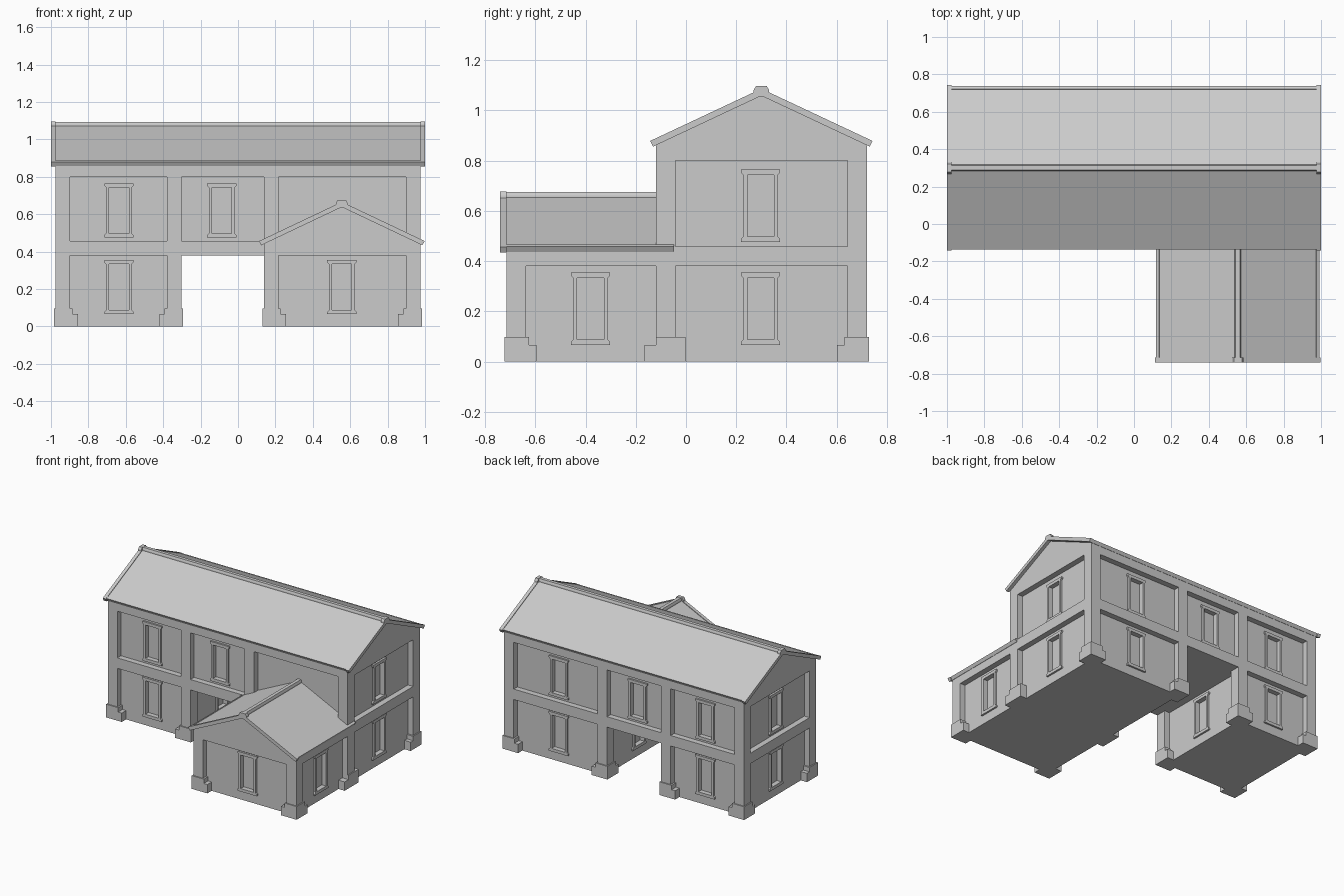
import bpy, bmesh
from math import radians
from mathutils import Matrix, Vector

if "Cube" in bpy.data.objects:
    bpy.data.objects.remove(bpy.data.objects["Cube"])

# Main plan dimensions
X0, X1 = -0.975, 0.975          # end walls
PL, PR = -0.302, 0.138          # passage sides
YW, YF, YB = -0.715, -0.12, 0.72  # wing front, main front, main back
FLOOR, SILL, HEAD = 0.38, 0.457, 0.80
POST, REC = 0.078, 0.042        # post width, panel recess
RIDGE_Y, RIDGE_X = 0.30, 0.555


def prism(bm, profile, axis, lo, hi, mat=Matrix()):
    """Extrude a 2D profile along x (profile is y,z) or y (profile is x,z)."""
    def point(p, t):
        return mat @ Vector((t, p[0], p[1]) if axis == "x" else (p[0], t, p[1]))
    a = [bm.verts.new(point(p, lo)) for p in profile]
    b = [bm.verts.new(point(p, hi)) for p in profile]
    n = len(profile)
    faces = [bm.faces.new(a), bm.faces.new(b[::-1])]
    for i in range(n):
        j = (i + 1) % n
        faces.append(bm.faces.new((a[j], a[i], b[i], b[j])))
    bmesh.ops.recalc_face_normals(bm, faces=faces)


def box(bm, xa, xb, ya, yb, za, zb, mat=Matrix()):
    xa, xb = sorted((xa, xb))
    ya, yb = sorted((ya, yb))
    prism(bm, [(xa, za), (xb, za), (xb, zb), (xa, zb)], "y", ya, yb, mat)


def finish(name, bm):
    mesh = bpy.data.meshes.new(name)
    bm.to_mesh(mesh)
    bm.free()
    ob = bpy.data.objects.new(name, mesh)
    bpy.context.collection.objects.link(ob)
    return ob


def box_part(name, *dims):
    bm = bmesh.new()
    box(bm, *dims)
    return finish(name, bm)


def prism_part(name, profile, axis, lo, hi):
    bm = bmesh.new()
    prism(bm, profile, axis, lo, hi)
    return finish(name, bm)


# Recessed wall cores
cores = [
    box_part("left_ground_walls", X0 + REC, PL - REC, YF + REC, YB - REC, 0, FLOOR),
    box_part("right_ground_walls", PR + REC, X1 - REC, YW + REC, YB - REC, 0, FLOOR),
    box_part("upper_walls", X0 + REC, X1 - REC, YF + REC, YB - REC, SILL, HEAD),
]

# Floor band and gabled tops, flush with the posts
box_part("floor_band", X0, X1, YF, YB, FLOOR, SILL)
prism_part("main_gable", [(YF, HEAD), (YB, HEAD), (YB, 0.866), (RIDGE_Y, 1.06), (YF, 0.866)],
           "x", X0, X1)
prism_part("wing_gable", [(PR, FLOOR), (X1, FLOOR), (X1, 0.443), (RIDGE_X, 0.64), (PR, 0.443)],
           "y", YW, YF + REC)

# Posts: each given by its outer corner and the signs pointing outward
ground = [(x, y, sx, sy) for x, sx in ((X0, -1), (PL, 1), (PR, -1), (X1, 1))
          for y, sy in ((YF, -1), (YB, 1))]
ground += [(PR, YW, -1, -1), (X1, YW, 1, -1)]
bm = bmesh.new()
for x, y, sx, sy in ground:
    box(bm, x, x - sx * POST, y, y - sy * POST, 0, FLOOR)
    if y != YW:
        box(bm, x, x - sx * POST, y, y - sy * POST, SILL, HEAD)
finish("posts", bm)

# Stepped footings
bm = bmesh.new()
OUT, TALL, LOW = 0.008, 0.09, 0.119
for x, y, sx, sy in ground:
    xo, yo = x + sx * OUT, y + sy * OUT
    if y == YF and x >= PR:
        # Footing at the junction of wing and main block
        box(bm, xo, x - sx * TALL, YF, -0.002, 0, 0.097)
        box(bm, xo, x - sx * LOW, -0.165, -0.002, 0, 0.065)
    else:
        box(bm, xo, x - sx * TALL, yo, y - sy * TALL, 0, 0.097)
        box(bm, xo, x - sx * LOW, yo, y - sy * LOW, 0, 0.065)
finish("footings", bm)

# Windows: position on the recessed wall plane and facing angle
GZ, UZ = 0.21, 0.62
LX, MX = -0.637, -0.087
WY, MY = -0.38, 0.297
front, back = YF + REC, YB - REC
windows = [(LX, front, GZ, 0), (LX, front, UZ, 0), (MX, front, UZ, 0),
           (RIDGE_X, YW + REC, GZ, 0)]
windows += [(x, back, UZ, 180) for x in (LX, MX, RIDGE_X)]
windows += [(x, back, GZ, 180) for x in (LX, RIDGE_X)]
for z in (GZ, UZ):
    windows += [(X1 - REC, MY, z, 90), (X0 + REC, MY, z, -90)]
windows += [(X1 - REC, WY, GZ, 90), (PR + REC, WY, GZ, -90),
            (PR + REC, MY, GZ, -90), (PL - REC, MY, GZ, 90)]

frames, holes = bmesh.new(), bmesh.new()
W, H = 0.053, 0.123             # half size of the opening
OUTER, PROUD = 0.069, -0.013    # half frame width, frame face
HEAD_PROFILE = [(-0.078, 0.145), (0.078, 0.145), (0.078, 0.132),
                (OUTER, H), (-OUTER, H), (-0.078, 0.132)]
for x, y, z, angle in windows:
    mat = Matrix.Translation((x, y, z)) @ Matrix.Rotation(radians(angle), 4, "Z")
    for s in (-1, 1):
        box(frames, s * W, s * OUTER, PROUD, 0.005, -H, H, mat)
        prism(frames, [(u, s * v) for u, v in HEAD_PROFILE], "y", PROUD, 0.005, mat)
    box(holes, -W, W, -0.03, 0.022, -H, H, mat)
finish("window_frames", frames)

# Sink the window panes into the walls
cutter = finish("window_cutter", holes)
cutter.hide_render = True
for core in cores:
    mod = core.modifiers.new("openings", "BOOLEAN")
    mod.operation = "DIFFERENCE"
    mod.solver = "EXACT"
    mod.object = cutter
    bpy.context.view_layer.objects.active = core
    bpy.ops.object.modifier_apply(modifier=mod.name)
bpy.data.objects.remove(cutter)


def roof(name, axis, centre, peak, half, drop, lo, hi, ends):
    """Pitched slab with eave lips, raised verge boards, ridge cap and finials."""
    slope = drop / half

    def mirrored(side):
        """Close a right-hand outline, listed bottom to top, with its mirror."""
        pts = side + [(-u, v) for u, v in reversed(side) if u]
        return [(centre + u, v) for u, v in pts]

    def pitch(u, lift):
        return (u, peak - slope * u + lift)

    def chevron(reach, *top):
        return mirrored([(0, peak - 0.002), pitch(reach - 0.012, -0.002)]
                        + [pitch(u, lift) for u, lift in top])

    def cap(width, height):
        return mirrored([(width, peak - 0.004), (width * 0.92, peak + height * 0.6),
                         (width * 0.65, peak + height)])

    edge = half - 0.006
    prism_part(name + "_slab",
               chevron(edge, (edge, 0.025), (edge - 0.016, 0.025), (edge - 0.018, 0.021),
                       (0, 0.021)), axis, lo + 0.003, hi - 0.003)
    verges, finials = bmesh.new(), bmesh.new()
    for a, b in ends:
        prism(verges, chevron(half, (half, 0.026), (0, 0.026)), axis, a, b)
        prism(finials, cap(0.033, 0.036), axis, a, b)
    finish(name + "_verges", verges)
    finish(name + "_finials", finials)
    prism_part(name + "_ridge_cap", cap(0.019, 0.034), axis, lo + 0.003, hi - 0.003)


roof("main_roof", "x", RIDGE_Y, 1.06, 0.443, 0.208, -1, 1, [(-1, -0.975), (0.975, 1)])
roof("wing_roof", "y", RIDGE_X, 0.64, 0.443, 0.21, -0.74, -0.045, [(-0.74, -0.715)])
